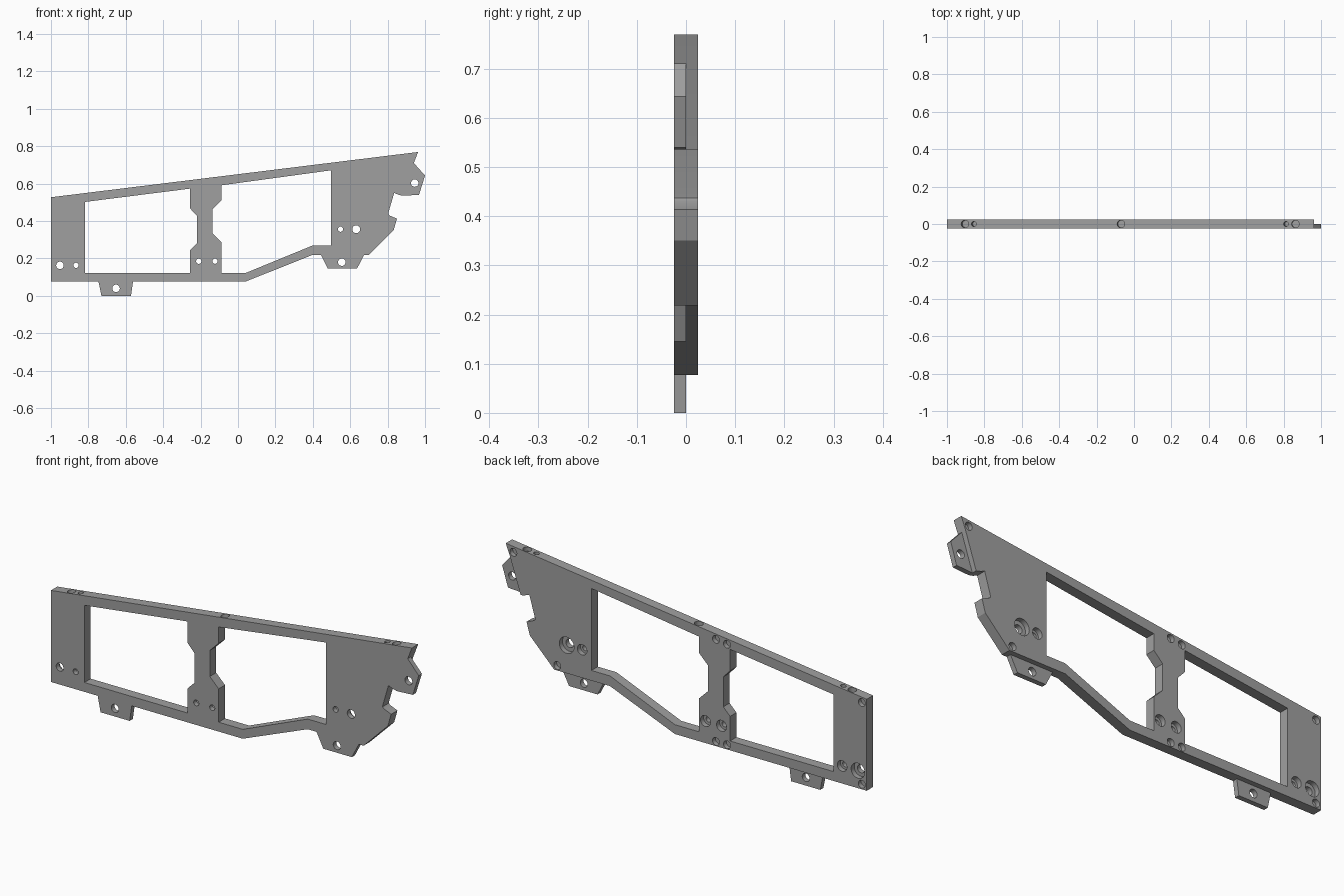
import bpy, bmesh, math
from mathutils import Matrix, Vector

if "Cube" in bpy.data.objects:
    bpy.data.objects.remove(bpy.data.objects["Cube"])

T = 0.0245          # half thickness of the plate
SEG = 32

grey = bpy.data.materials.new("mid_grey")
grey.diffuse_color = (0.35, 0.35, 0.35, 1)
grey.use_nodes = True
grey.node_tree.nodes["Principled BSDF"].inputs["Base Color"].default_value = grey.diffuse_color


def add_prism(bm, pts, y0, y1):
    """Extrude an (x, z) outline from y0 to y1."""
    a = [bm.verts.new((x, y0, z)) for x, z in pts]
    b = [bm.verts.new((x, y1, z)) for x, z in pts]
    bm.faces.new(a)
    bm.faces.new(b[::-1])
    for i in range(len(pts)):
        j = (i + 1) % len(pts)
        bm.faces.new((a[i], b[i], b[j], a[j]))


def add_bore(bm, origin, axis, rings):
    """Stepped round cutter: rings are (radius, distance along axis)."""
    m = Matrix.Translation(origin) @ Vector(axis).to_track_quat('Z', 'Y').to_matrix().to_4x4()
    loops = []
    for r, d in rings:
        loops.append([bm.verts.new(m @ Vector((r * math.cos(math.tau * i / SEG),
                                               r * math.sin(math.tau * i / SEG), d)))
                      for i in range(SEG)])
    bm.faces.new(loops[0])
    bm.faces.new(loops[-1][::-1])
    for a, b in zip(loops, loops[1:]):
        for i in range(SEG):
            j = (i + 1) % SEG
            bm.faces.new((a[i], b[i], b[j], a[j]))


def make(name, bm):
    bmesh.ops.recalc_face_normals(bm, faces=bm.faces)
    me = bpy.data.meshes.new(name)
    bm.to_mesh(me)
    bm.free()
    me.materials.append(grey)
    ob = bpy.data.objects.new(name, me)
    bpy.context.scene.collection.objects.link(ob)
    return ob


def cut(ob, cutter_bm):
    """Subtract the cutters and keep the baked result."""
    cutter = make("cutter", cutter_bm)
    cutter.hide_render = True
    mod = ob.modifiers.new("cut", 'BOOLEAN')
    mod.operation, mod.solver, mod.object = 'DIFFERENCE', 'EXACT', cutter
    dg = bpy.context.evaluated_depsgraph_get()
    me = bpy.data.meshes.new_from_object(ob.evaluated_get(dg))
    ob.modifiers.clear()
    ob.data = me
    bpy.data.objects.remove(cutter)
    bpy.ops.object.select_all(action='DESELECT')
    bpy.context.view_layer.objects.active = ob
    ob.select_set(True)
    bpy.ops.object.shade_smooth_by_angle(angle=math.radians(25))


# Main side plate outline
bm = bmesh.new()
add_prism(bm, [(-1, .527), (-1, .077), (.043, .077), (.396, .218), (.70, .218),
               (.832, .35), (.85, .413), (.811, .429), (.803, .437), (.805, .447),
               (.835, .55), (.86, .54), (.882, .535), (.94, .71), (.963, .769)], -T, T)
plate = make("side_plate", bm)

# Two window openings
cb = bmesh.new()
windows = [
    [(-.818, .502), (-.257, .573), (-.257, .468), (-.22, .428), (-.22, .281),
     (-.257, .244), (-.257, .123), (-.818, .123)],
    [(-.088, .591), (.497, .671), (.497, .268), (.396, .268), (.043, .123),
     (-.088, .123), (-.088, .287), (-.136, .335), (-.136, .463), (-.088, .511)],
]
for w in windows:
    add_prism(cb, w, -.1, .1)

# Through holes with a counterbore on the back: x, z, radius, bore radius
for x, z, r, R in [(-.952, .163, .02, .037), (-.866, .163, .014, .026),
                   (-.21, .185, .014, .027), (-.123, .185, .014, .027),
                   (.548, .356, .014, .026), (.632, .356, .021, .04)]:
    add_bore(cb, (x, 0, z), (0, 1, 0), [(r, -.1), (r, 0), (R, 0), (R, .1)])

# Blind holes in the back face
for x, z in [(-.973, .503), (-.973, .102), (-.24, .594), (-.18, .602), (-.24, .1),
             (-.18, .1), (.922, .735), (.683, .243)]:
    add_bore(cb, (x, 0, z), (0, 1, 0), [(.019, .002), (.019, .1)])

# Blind holes in the sloping top edge
slope = .242 / 1.963
for x, r, d in [(-.904, .02, .05), (-.856, .013, .05), (-.07, .02, .03),
                (.813, .013, .05), (.863, .02, .02)]:
    add_bore(cb, (x, 0, .527 + slope * (x + 1)), (-slope, 0, 1), [(r, -d), (r, .05)])
cut(plate, cb)

# Half-thickness mounting tabs, each with one hole
tabs = {
    "left_bottom_tab": ([(-.746, .077), (-.73, 0), (-.572, 0), (-.561, .077)], (-.652, .04)),
    "right_bottom_tab": ([(.444, .218), (.481, .145), (.636, .145), (.674, .218)], (.555, .18)),
    "right_end_tab": ([(.94, .71), (.882, .535), (.968, .54), (1, .643)], (.945, .603)),
}
for name, (pts, (hx, hz)) in tabs.items():
    bm = bmesh.new()
    add_prism(bm, pts, -T, 0)
    tab = make(name, bm)
    cb = bmesh.new()
    add_bore(cb, (hx, 0, hz), (0, 1, 0), [(.02, -.1), (.02, .1)])
    cut(tab, cb)
